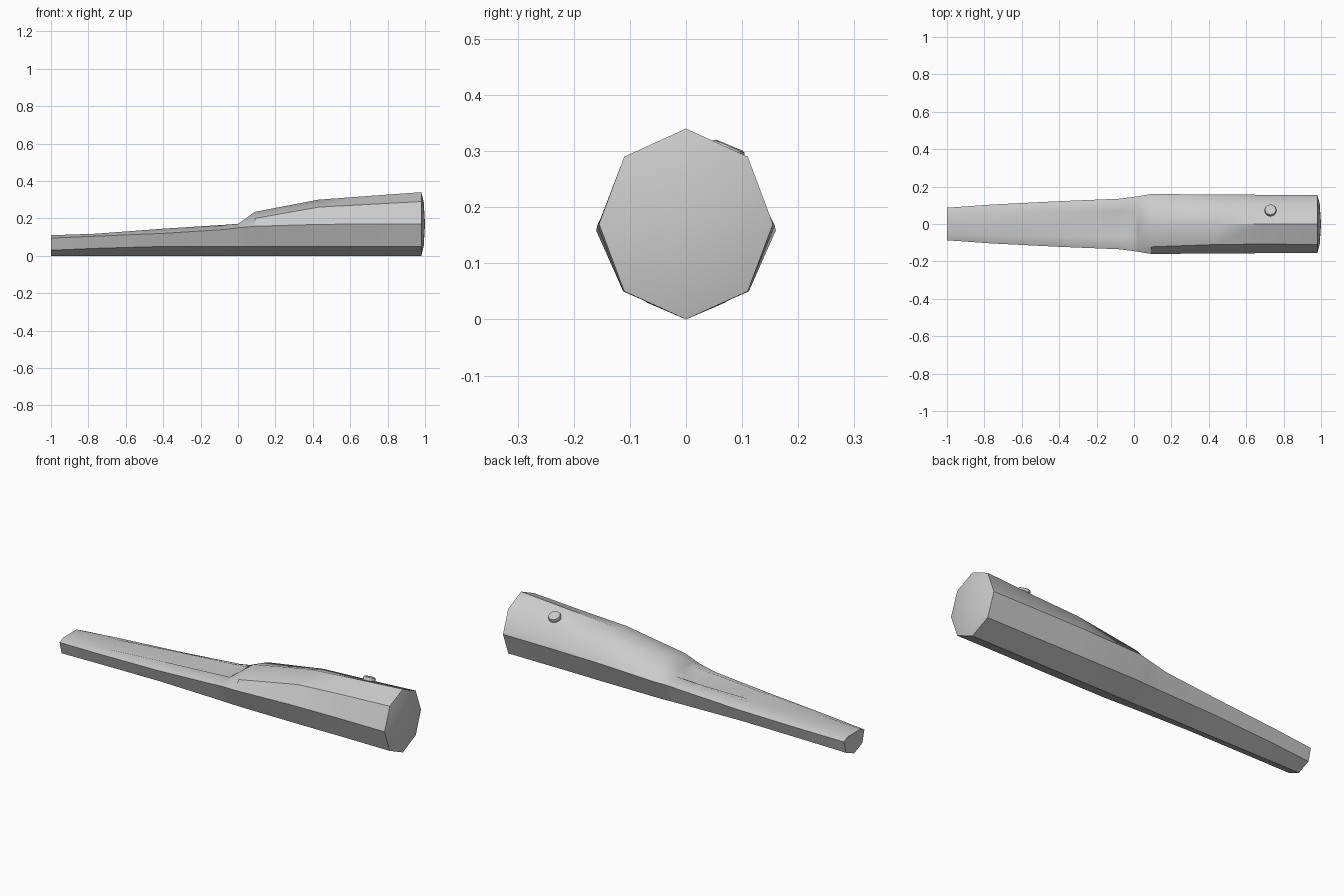
import bpy, bmesh, math

if "Cube" in bpy.data.objects:
    bpy.data.objects.remove(bpy.data.objects["Cube"])

# Cross-sections along x: x, low(y,z), mid(y,z), upper(y,z), centre top z
SECTIONS = [
    (-1.00, .070, .030, .087, .095, .055, .110, .110),
    (-0.76, .082, .040, .104, .105, .060, .118, .113),
    (-0.40, .095, .050, .122, .120, .066, .145, .124),
    (-0.08, .105, .050, .135, .140, .070, .165, .128),
    (0.00, .108, .050, .145, .150, .072, .171, .130),
    (0.02, .109, .050, .148, .152, .077, .184, .182),
    (0.09, .112, .050, .160, .158, .122, .200, .235),
    (0.43, .112, .050, .158, .168, .110, .260, .300),
    (0.70, .110, .050, .156, .170, .107, .275, .320),
    (0.98, .110, .050, .155, .170, .110, .290, .340),
]


def ring_points(s):
    x, ly, lz, my, mz, uy, uz, tz = s
    return [(x, 0, 0), (x, -ly, lz), (x, -my, mz), (x, -uy, uz),
            (x, 0, tz), (x, uy, uz), (x, my, mz), (x, ly, lz)]


# Eight-sided handle with tapered, grooved tongue
bm = bmesh.new()
rings = [[bm.verts.new(p) for p in ring_points(s)] for s in SECTIONS]

# Slightly domed butt end
dome = [bm.verts.new((.993, v.co.y * .7, .17 + (v.co.z - .17) * .7)) for v in rings[-1]]
tip = bm.verts.new((1, 0, .17))
for a, b in zip(rings + [], rings[1:] + [dome]):
    for i in range(8):
        j = (i + 1) % 8
        bm.faces.new((a[i], a[j], b[j], b[i]))
for i in range(8):
    bm.faces.new((dome[i], dome[(i + 1) % 8], tip))
bm.faces.new(rings[0])
bmesh.ops.recalc_face_normals(bm, faces=bm.faces[:])
for f in bm.faces:
    f.smooth = True

# Crisp edges: both rims, lower corners, and the front shoulder and ridge
for loop in (rings[0], rings[-1]):
    for i in range(8):
        bm.edges.get((loop[i], loop[(i + 1) % 8])).smooth = False
for k in range(len(rings) - 1):
    sharp = [0, 1, 2, 6, 7]
    if k >= 6:
        sharp.append(3)
    if k >= 7:
        sharp.append(4)
    for i in sharp:
        bm.edges.get((rings[k][i], rings[k + 1][i])).smooth = False
bm.edges.get((rings[6][2], rings[6][3])).smooth = False

mesh = bpy.data.meshes.new("handle")
bm.to_mesh(mesh)
bm.free()
bpy.context.collection.objects.link(bpy.data.objects.new("handle", mesh))

# Small button on the upper rear facet
bpy.ops.mesh.primitive_cylinder_add(vertices=8, radius=.033, depth=.04,
                                    location=(.73, .07, .292),
                                    rotation=(-math.atan2(.045, .107), 0, 0))
button = bpy.context.object
button.name = "button"
bevel = button.modifiers.new("soft_rim", 'BEVEL')
bevel.width = .007
bevel.segments = 2
